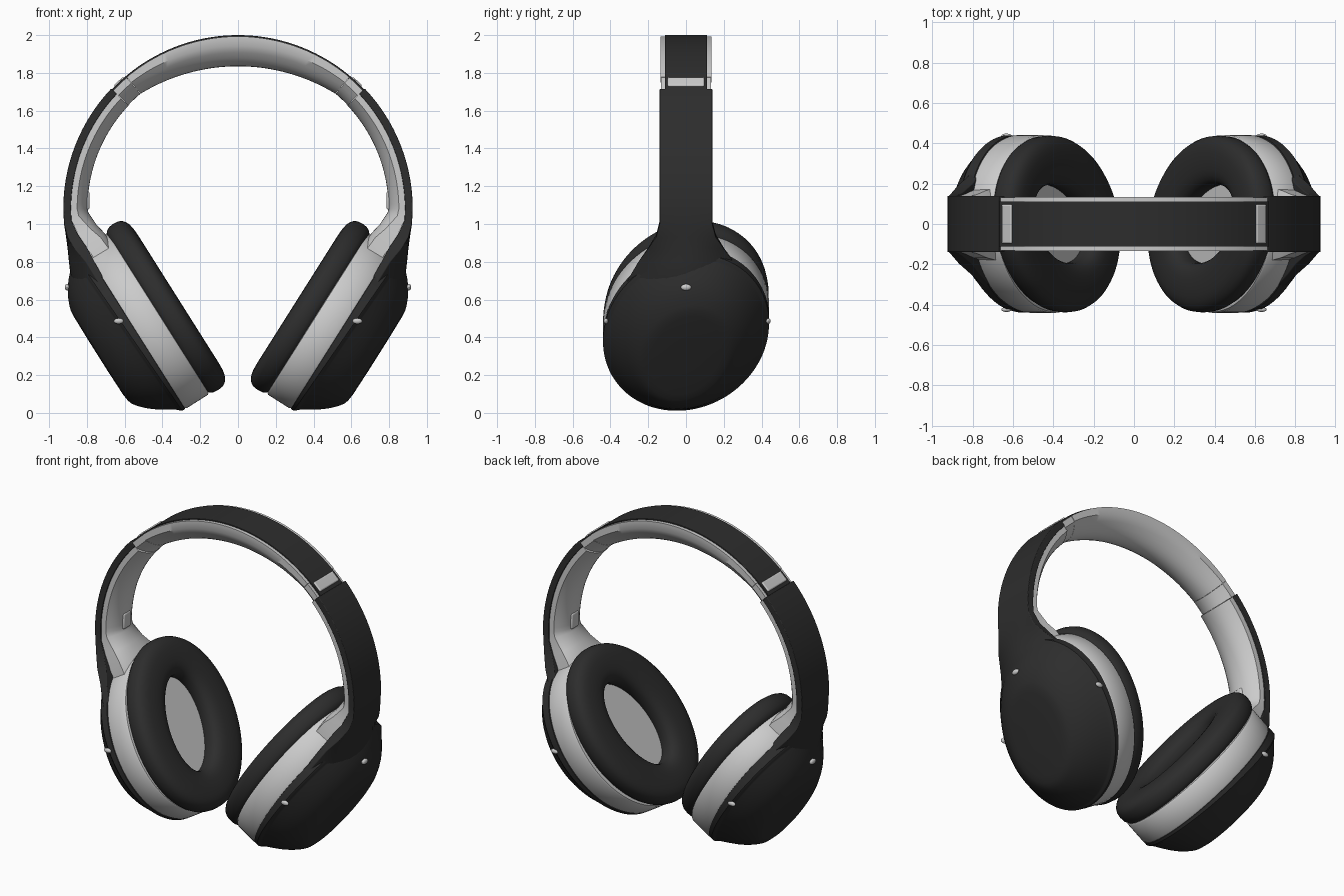
import bpy, bmesh, math
from mathutils import Vector

if "Cube" in bpy.data.objects:
    bpy.data.objects.remove(bpy.data.objects["Cube"])


def material(name, r, g, b):
    m = bpy.data.materials.new(name)
    m.diffuse_color = (r, g, b, 1)
    m.use_nodes = True
    m.node_tree.nodes["Principled BSDF"].inputs["Base Color"].default_value = m.diffuse_color
    return m


BLACK = material("matte black", 0.026, 0.026, 0.026)
PALE = material("light grey", 0.60, 0.60, 0.60)


def finish(bm, name, mat, mirror=True, bevel=0.0, angle=35):
    bmesh.ops.recalc_face_normals(bm, faces=bm.faces)
    me = bpy.data.meshes.new(name)
    bm.to_mesh(me)
    bm.free()
    me.materials.append(mat)
    ob = bpy.data.objects.new(name, me)
    bpy.context.collection.objects.link(ob)
    bpy.ops.object.select_all(action='DESELECT')
    ob.select_set(True)
    bpy.context.view_layer.objects.active = ob
    bpy.ops.object.shade_smooth_by_angle(angle=math.radians(angle))
    if bevel:
        b = ob.modifiers.new("bevel", 'BEVEL')
        b.width, b.segments = bevel, 3
        b.limit_method, b.angle_limit = 'ANGLE', math.radians(45)
    if mirror:
        ob.modifiers.new("mirror", 'MIRROR').use_mirror_merge = False
    return ob


def loft(loops, closed=False, caps=True):
    """Bridge equal loops of points into a solid."""
    bm = bmesh.new()
    vs = [[bm.verts.new(p) for p in lp] for lp in loops]
    n = len(vs[0])
    pairs = list(zip(vs, vs[1:])) + ([(vs[-1], vs[0])] if closed else [])
    for a, b in pairs:
        for i in range(n):
            j = (i + 1) % n
            bm.faces.new((a[i], a[j], b[j], b[i]))
    if caps and not closed:
        bm.faces.new(vs[0])
        bm.faces.new(vs[-1])
    return bm


# ---- tilted ear cup frame: long axis U, depth axis H (outward), y across
CENTRE = Vector((0.543, 0, 0.448))
U, H, Y = Vector((0.534, 0, 0.845)), Vector((0.845, 0, -0.534)), Vector((0, 1, 0))
PSI = math.radians(20)      # the oval leans backwards in its plane
A, B, SEG = 0.512, 0.430, 96


def cup_point(u, v, h):
    return CENTRE + U * u + Y * v + H * h


def oval(a, b, h, step=0.0, shift=0.0):
    """Oval loop; h may depend on height u; step widens the upper half."""
    pts = []
    for i in range(SEG):
        t = 2 * math.pi * i / SEG
        p, q = a * math.cos(t), b * math.sin(t)
        u = p * math.cos(PSI) - q * math.sin(PSI)
        v = p * math.sin(PSI) + q * math.cos(PSI)
        k = 1 + (step if u > 0.09 else 0)
        pts.append(cup_point(u * k + shift, v * k, h(u) if callable(h) else h))
    return pts


# ear cup ring
finish(loft([oval(A - .02, B - .02, .014), oval(A - .006, B - .006, .008), oval(A, B, -.005),
             oval(A, B, -.135), oval(A - .006, B - .006, -.144), oval(A - .03, B - .03, -.148)]),
       "cup_ring", PALE)


# outer shell: low wall, then a bulging chamfer to a soft flat face
def edge(u):
    return 0.056 + 0.020 * u / 0.49


rows = [oval(A - .03, B - .03, -.005), oval(A - .001, B - .001, .007, .004),
        oval(A - .001, B - .001, lambda u: edge(u) - .012, .004),
        oval(A - .010, B - .010, lambda u: edge(u) - .001, .004),
        oval(A - .016, B - .016, lambda u: edge(u) + .002),
        oval(A - .021, B - .021, lambda u: edge(u) + .009)]
for f in (0.1, 0.2, 0.4, 0.6, 0.8, 0.92):
    rows.append(oval(A - .021 - .17 * f, B - .021 - .165 * f,
                     lambda u, f=f: (edge(u * .49 / (.47 - .17 * f)) + .006) * (1 - f) + .227 * f + .09 * f * (1 - f),
                     shift=-.018 * f))
rows += [oval(.315, .239, .231, shift=-.018), oval(.29, .215, .239, shift=-.018),
         oval(.25, .18, .243, shift=-.018), oval(.1, .07, .245, shift=-.018)]
finish(loft(rows), "cup_shell", BLACK)

# ear cushion: rounded oval tube
rows = []
for i in range(24):
    t = 2 * math.pi * i / 24
    c = math.copysign(abs(math.cos(t)) ** 0.75, math.cos(t))
    s = math.copysign(abs(math.sin(t)) ** 0.75, math.sin(t))
    rows.append(oval(.412 + .120 * c, .300 + .124 * c, -.197 + .078 * s, shift=.01))
finish(loft(rows, closed=True), "ear_cushion", BLACK, angle=60)

# inner speaker cover
finish(loft([oval(.35, .25, -.14), oval(.35, .25, -.168)]), "speaker_cover", PALE)

# ---- headband
BAND_Z = 1.08


def section(xo, zo, xi, zi, w, k=0.0, crown=0.0, n=12):
    """Cross-section across y; k curves the outer face back towards its edges,
    crown thins the inner face towards its edges."""
    ys = [-w + 2 * w * i / n for i in range(n + 1)]
    inner = []
    for y in reversed(ys):
        f = crown * abs(y / w) ** 2.2
        inner.append(Vector((xi + (xo - xi) * f, y, zi + (zo - zi) * f)))
    return [Vector((xo - k * y * y, y, zo)) for y in ys] + inner


def arc(a0, a1, rin, rout, w, n=24, crown=0.0):
    out = []
    for i in range(n + 1):
        d = a0 + (a1 - a0) * i / n
        s, c = math.sin(math.radians(d)), math.cos(math.radians(d))
        r = rin(d) if callable(rin) else rin
        out.append(section(rout * s, BAND_Z + rout * c, r * s, BAND_Z + r * c, w, crown=crown))
    return out


# top pad, thickest in the middle, with dark outer strip
finish(loft(arc(-40.2, 40.2, lambda d: .755 + .043 * (d / 40) ** 2, .913, .134, 48, .68)),
       "top_pad", PALE, mirror=False)
finish(loft(arc(-46.6, 46.6, .90, .92, .112, 56)), "top_strip", BLACK, mirror=False, bevel=.003)

# slider joint and raised slider plate
finish(loft(arc(40.3, 46.5, .799, .911, .132, 6, .66)), "slider_joint", PALE)
finish(loft(arc(41.0, 45.2, .90, .927, .097, 6)), "slider_plate", PALE, bevel=.008)

# dark side arm flaring into the cup
arm = arc(46.5, 90, .884, .925, .139)
arm += [section(.921, 1.0, .882, 1.02, .139),
        section(.910, .93, .848, .945, .158, .3),
        section(.902, .87, .80, .875, .200, .9),
        section(.895, .80, .76, .80, .252, 1.4),
        section(.885, .71, .71, .71, .305, 1.45),
        section(.840, .60, .66, .60, .365, 1.15)]
finish(loft(arm), "side_arm", BLACK, bevel=.004)

# pale liner inside the arm
liner = arc(46.6, 90, .797, .888, .131, crown=.6)
liner += [section(.886, 1.03, .792, 1.06, .131, crown=.55),
          section(.845, .94, .748, .995, .145, crown=.35),
          section(.795, .865, .705, .95, .168, crown=.25),
          section(.75, .80, .66, .89, .18, crown=.25)]
finish(loft(liner), "arm_liner", PALE)


# ---- small details
def block(name, loc, size, mat, bevel):
    bm = bmesh.new()
    bmesh.ops.create_cube(bm, size=1)
    for v in bm.verts:
        v.co = Vector(loc) + Vector([v.co[i] * size[i] for i in range(3)])
    finish(bm, name, mat, bevel=bevel)


def button(name, loc, size):
    bm = bmesh.new()
    bmesh.ops.create_uvsphere(bm, u_segments=20, v_segments=10, radius=1)
    for v in bm.verts:
        v.co = Vector(loc) + Vector([v.co[i] * size[i] for i in range(3)])
    finish(bm, name, PALE)


block("liner_tab", (.802, 0, 1.125), (.03, .07, .1), PALE, .01)
button("microphone_dot", (.904, 0, .665), (.013, .028, .017))
button("front_notch", cup_point(.08, -.424, .055), (.026, .012, .015))
button("rear_notch", cup_point(.08, .436, .055), (.026, .012, .015))
